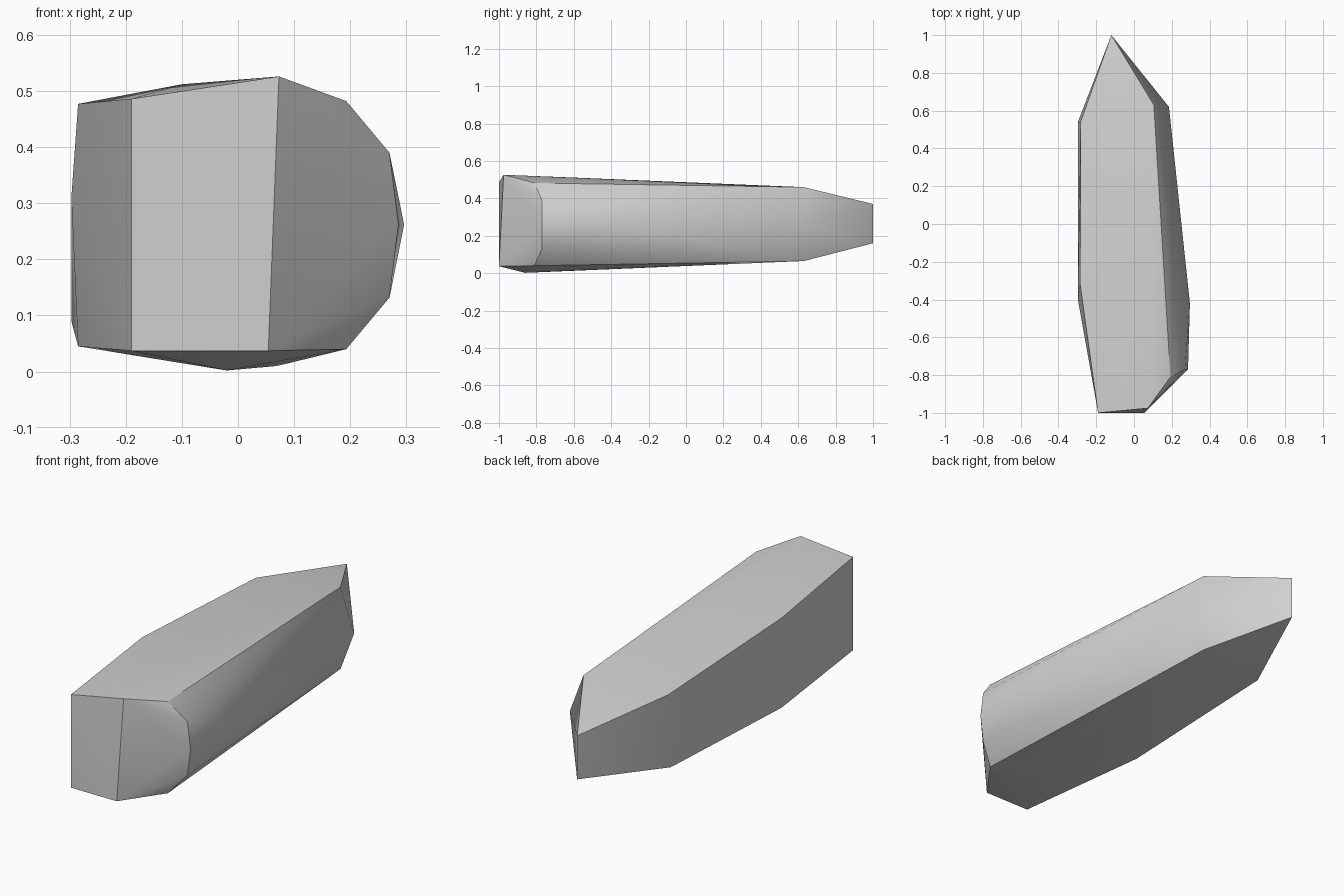
import bpy
import bmesh
import math

if "Cube" in bpy.data.objects:
    bpy.data.objects.remove(bpy.data.objects["Cube"])

grey = bpy.data.materials.new("stone grey")
grey.diffuse_color = (0.63, 0.63, 0.63, 1)
grey.use_nodes = True
grey.node_tree.nodes["Principled BSDF"].inputs["Base Color"].default_value = grey.diffuse_color

# Upright corner edges of the stone: x, y, bottom z, top z
edges = [
    (-0.12, 1.00, 0.16, 0.37),     # back tip
    (0.105, 0.63, 0.065, 0.46),    # back right shoulder
    (0.193, -0.81, 0.04, 0.482),   # front right rim
    (0.27, -0.77, 0.132, 0.39),    # front right bevel
    (-0.19, -1.00, 0.037, 0.486),  # front left corner
    (-0.285, -0.32, 0.045, 0.477), # left side, front
]
# Single corners on the bulging right, left, top and bottom
corners = [
    (0.054, -1.00, 0.037), (0.073, -0.975, 0.526),
    (0.286, -0.77, 0.262), (0.296, -0.42, 0.262), (0.185, 0.62, 0.262),
    (-0.297, -0.40, 0.31), (-0.297, 0.54, 0.09), (-0.283, 0.54, 0.435),
    (-0.10, -0.62, 0.512), (-0.02, -0.86, 0.002), (0.07, -0.70, 0.01),
]
for x, y, low, high in edges:
    corners += [(x, y, low), (x, y, high)]

# Chipped stone body, wrapped tightly around its corners
bm = bmesh.new()
for co in corners:
    bm.verts.new(co)
hull = bmesh.ops.convex_hull(bm, input=bm.verts[:])
loose = {g for g in hull["geom_interior"] + hull["geom_unused"]
         if isinstance(g, bmesh.types.BMVert) and not g.link_faces}
bmesh.ops.delete(bm, geom=list(loose), context='VERTS')
bmesh.ops.recalc_face_normals(bm, faces=bm.faces[:])
mesh = bpy.data.meshes.new("stone")
bm.to_mesh(mesh)
bm.free()
stone = bpy.data.objects.new("stone", mesh)
bpy.context.collection.objects.link(stone)
mesh.materials.append(grey)

# Soft facets with crisp main ridges
bpy.context.view_layer.objects.active = stone
stone.select_set(True)
bpy.ops.object.shade_smooth_by_angle(angle=math.radians(30))
